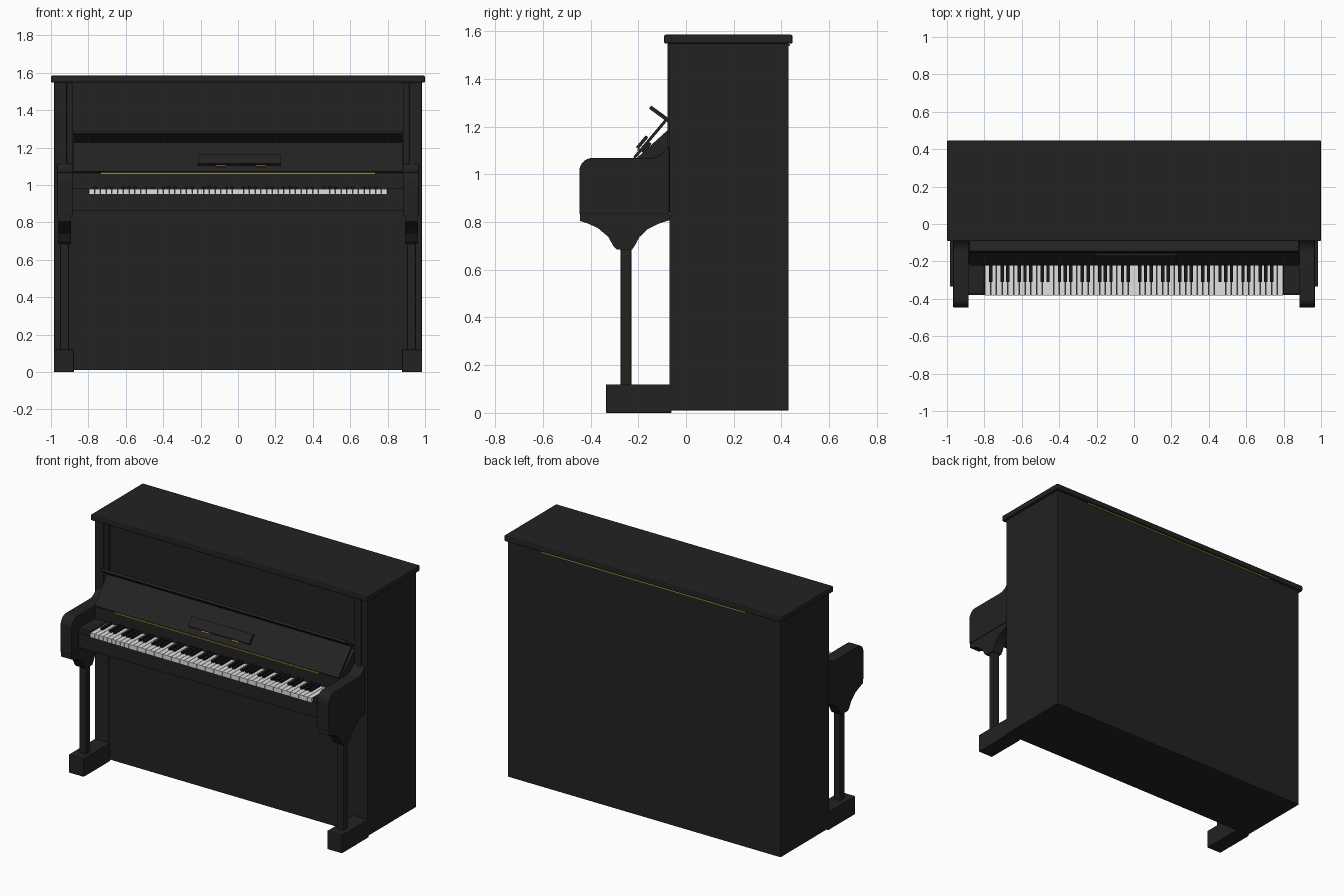
import bpy, bmesh, math
from mathutils import Vector

if "Cube" in bpy.data.objects:
    bpy.data.objects.remove(bpy.data.objects["Cube"])


def mat(name, col):
    m = bpy.data.materials.new(name)
    m.diffuse_color = (*col, 1)
    m.use_nodes = True
    m.node_tree.nodes["Principled BSDF"].inputs["Base Color"].default_value = m.diffuse_color
    return m


BLACK = mat("black lacquer", (0.016, 0.016, 0.016))
EBONY = mat("ebony keys", (0.008, 0.008, 0.008))
IVORY = mat("ivory keys", (0.75, 0.75, 0.75))
GOLD = mat("brass", (0.35, 0.24, 0.03))


def finish(name, bm, material, bevel=0.0):
    bmesh.ops.recalc_face_normals(bm, faces=bm.faces)
    me = bpy.data.meshes.new(name)
    bm.to_mesh(me)
    bm.free()
    me.materials.append(material)
    ob = bpy.data.objects.new(name, me)
    bpy.context.collection.objects.link(ob)
    if bevel:
        mod = ob.modifiers.new("bevel", 'BEVEL')
        mod.width = bevel
        mod.segments = 2
        mod.limit_method = 'ANGLE'
    return ob


def add_box(bm, lo, hi):
    vs = bmesh.ops.create_cube(bm, size=1)["verts"]
    for v in vs:
        v.co = Vector([(a + b) / 2 + c * (b - a) for a, b, c in zip(lo, hi, v.co)])


def box(name, x, y, z, material=BLACK, bevel=0.0):
    bm = bmesh.new()
    add_box(bm, (x[0], y[0], z[0]), (x[1], y[1], z[1]))
    return finish(name, bm, material, bevel)


def extrude(name, pts, x0, x1, material=BLACK, bevel=0.0):
    """Side profile of (y, z) points swept along x."""
    bm = bmesh.new()
    f = bm.faces.new([bm.verts.new((x0, y, z)) for y, z in pts])
    r = bmesh.ops.extrude_face_region(bm, geom=[f])
    for v in r["geom"]:
        if isinstance(v, bmesh.types.BMVert):
            v.co.x = x1
    return finish(name, bm, material, bevel)


def arc(cy, cz, ry, rz, a0, a1, n=8):
    return [(cy + ry * math.cos(math.radians(a0 + (a1 - a0) * i / n)),
             cz + rz * math.sin(math.radians(a0 + (a1 - a0) * i / n))) for i in range(n + 1)]


def board(name, a, b, t, x0, x1, material=BLACK):
    """Thin slanted board running from a to b in the (y, z) plane."""
    a, b = Vector(a), Vector(b)
    d = (b - a).normalized()
    n = Vector((-d.y, d.x)) * t
    return extrude(name, [a, b, b + n, a + n], x0, x1, material)


# Case, panels and lid
box("case", (-0.98, 0.98), (-0.055, 0.43), (0.01, 1.55), BLACK, 0.004)
box("lid", (-1, 1), (-0.092, 0.447), (1.547, 1.585), BLACK, 0.008)
box("lower_panel", (-0.885, 0.885), (-0.066, -0.04), (0.012, 0.86))
box("lid_hinge", (-0.735, 0.735), (0.425, 0.436), (1.538, 1.546), GOLD)

# Side parts, mirrored
arm = ([(-0.07, 0.833), (-0.447, 0.833)] + arc(-0.392, 1.013, 0.055, 0.055, 180, 90)
       + arc(-0.15, 1.15, 0.08, 0.082, 270, 330) + [(-0.07, 1.115)])
corbel = ([(-0.07, 0.833), (-0.445, 0.833), (-0.445, 0.805), (-0.41, 0.793),
           (-0.37, 0.775), (-0.325, 0.737), (-0.305, 0.70), (-0.29, 0.685),
           (-0.225, 0.685), (-0.215, 0.70), (-0.195, 0.737), (-0.16, 0.77),
           (-0.115, 0.793), (-0.07, 0.807)])
for side, s in (("left", -1), ("right", 1)):
    def xs(a, b):
        return (min(s * a, s * b), max(s * a, s * b))
    box(side + "_side_post", xs(0.885, 0.983), (-0.07, 0.43), (0.01, 1.55), BLACK, 0.004)
    box(side + "_pilaster", xs(0.915, 0.942), (-0.078, -0.06), (1.09, 1.547), BLACK, 0.004)
    extrude(side + "_arm", arm, *xs(0.885, 0.967), BLACK, 0.004)
    extrude(side + "_corbel", corbel, *xs(0.893, 0.963))
    box(side + "_front_leg", xs(0.903, 0.952), (-0.275, -0.228), (0.11, 0.69), BLACK, 0.008)
    box(side + "_foot", xs(0.877, 0.984), (-0.335, -0.06), (0, 0.12), BLACK, 0.004)
    box(side + "_key_block", xs(0.80, 0.886), (-0.375, -0.2), (0.95, 0.985), BLACK, 0.003)

# Key bed and fallboard
box("key_bed", (-0.886, 0.886), (-0.38, -0.06), (0.86, 0.955), BLACK, 0.004)
extrude("fallboard", [(-0.06, 0.95), (-0.21, 0.95), (-0.21, 1.065), (-0.06, 1.2)], -0.886, 0.886)

# Slanted music desk with folded flap
board("music_desk", (-0.212, 1.065), (-0.08, 1.222), 0.012, -0.88, 0.88)
board("desk_flap", (-0.076, 1.217), (-0.155, 1.275), -0.016, -0.88, 0.88)
box("desk_hinge", (-0.735, 0.735), (-0.219, -0.209), (1.057, 1.066), GOLD)

# Small music ledge with two hinges
board("music_ledge", (-0.199, 1.105), (-0.158, 1.154), 0.014, -0.214, 0.228)
board("ledge_lip", (-0.192, 1.1), (-0.16, 1.14), -0.02, -0.2, 0.214)
for i, x in enumerate((-0.091, 0.123)):
    board("ledge_hinge_%d" % (i + 1), (-0.201, 1.097), (-0.193, 1.107), 0.006, x - 0.027, x + 0.027, GOLD)

# Keyboard: 52 white keys starting on A, with 36 black keys between them
white, black = bmesh.new(), bmesh.new()
w = 1.594 / 52
for i in range(52):
    x = -0.797 + i * w
    add_box(white, (x + 0.0012, -0.381, 0.952), (x + w - 0.0012, -0.2, 0.979))
    if i and i % 7 in (1, 3, 4, 6, 0):
        add_box(black, (x - 0.009, -0.31, 0.96), (x + 0.009, -0.2, 0.992))
finish("white_keys", white, IVORY)
finish("black_keys", black, EBONY)
